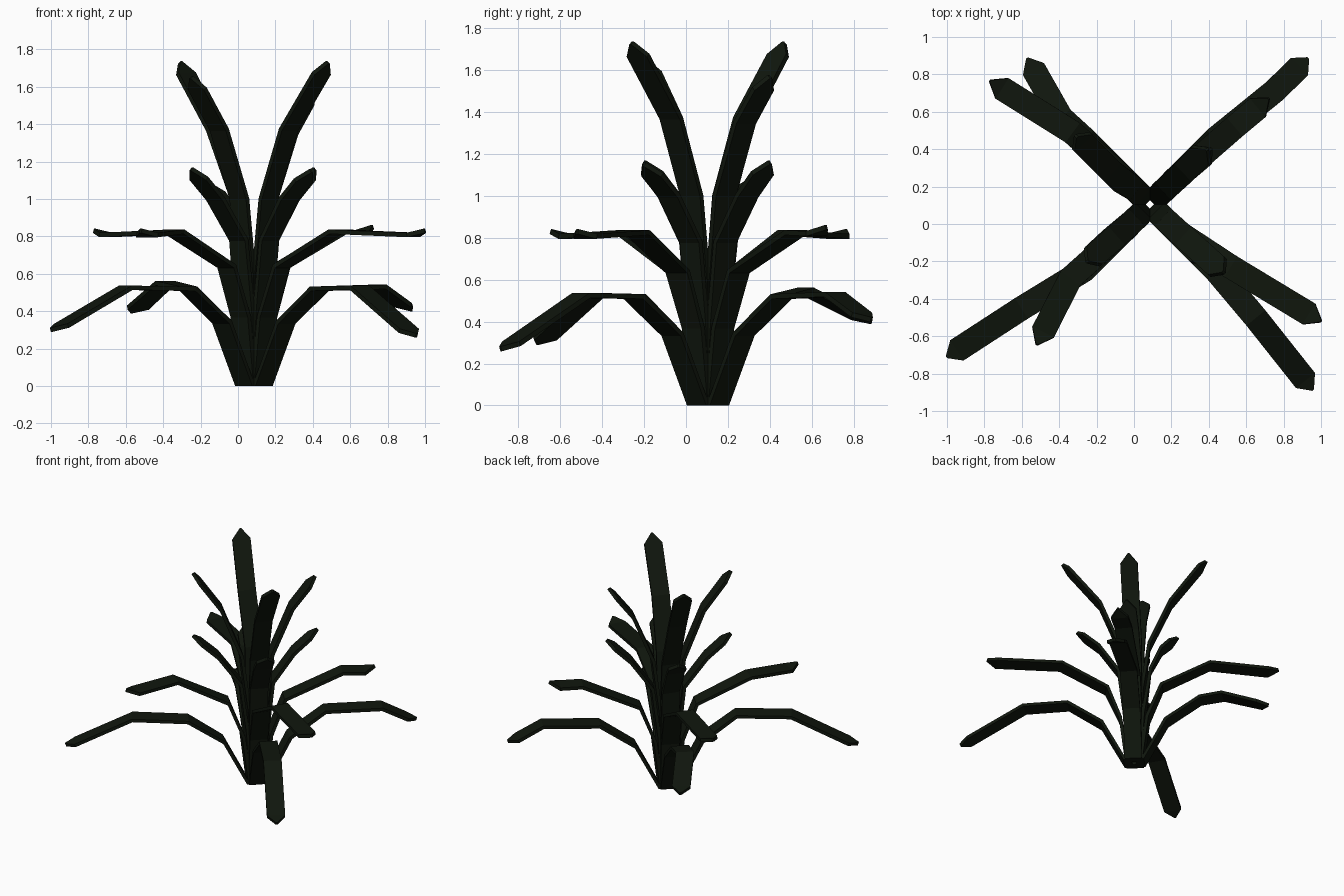
import bpy, bmesh
from mathutils import Vector

if "Cube" in bpy.data.objects:
    bpy.data.objects.remove(bpy.data.objects["Cube"])

CX, CY = 0.085, 0.105          # foot of the plant
HALF_W, HALF_T = 0.065, 0.012  # leaf half width and half thickness

mat = bpy.data.materials.new("dark_leaf")
mat.diffuse_color = (0.005, 0.008, 0.004, 1)
mat.use_nodes = True
mat.node_tree.nodes["Principled BSDF"].inputs["Base Color"].default_value = mat.diffuse_color

# shared stems per tier: (distance from foot, height)
stems = {
    "low": [(0.065, 0.0), (0.24, 0.34), (0.495, 0.52)],
    "spreading": [(0.055, 0.0), (0.1, 0.37), (0.205, 0.64)],
    "inner": [(0.045, 0.0), (0.07, 0.4), (0.115, 0.78)],
    "tall": [(0.028, 0.0), (0.061, 0.6), (0.11, 1.0)],
}
lift = {"low": 0.01, "spreading": 0.022, "inner": 0, "tall": 0}

# outer bend and tip of each leaf, keyed by the diagonal it grows along
ends = {
    "low": {
        (1, 1): [(0.75, 0.71, 0.53), (0.93, 0.885, 0.41)],
        (-1, 1): [(-0.39, 0.57, 0.55), (-0.57, 0.885, 0.4)],
        (-1, -1): [(-0.6, -0.45, 0.525), (-1.0, -0.71, 0.3)],
        (1, -1): [(0.65, -0.5, 0.525), (0.955, -0.885, 0.27)]},
    "spreading": {
        (1, 1): [(0.54, 0.52, 0.825), (0.72, 0.67, 0.85)],
        (-1, 1): [(-0.33, 0.49, 0.825), (-0.77, 0.765, 0.83)],
        (-1, -1): [(-0.34, -0.29, 0.825), (-0.52, -0.645, 0.83)],
        (1, -1): [(0.52, -0.23, 0.825), (1.0, -0.52, 0.83)]},
    "inner": {
        (1, 1): [(0.28, 0.29, 1.0), (0.41, 0.4, 1.16)],
        (-1, 1): [(-0.07, 0.23, 0.97), (-0.16, 0.32, 1.08)],
        (-1, -1): [(-0.12, -0.08, 1.0), (-0.25, -0.2, 1.16)],
        (1, -1): [(0.27, -0.08, 1.0), (0.39, -0.2, 1.15)]},
    "tall": {
        (1, 1): [(0.27, 0.28, 1.35), (0.39, 0.4, 1.57)],
        (-1, 1): [(-0.12, 0.28, 1.37), (-0.31, 0.47, 1.73)],
        (-1, -1): [(-0.1, -0.07, 1.37), (-0.25, -0.2, 1.65)],
        (1, -1): [(0.27, -0.07, 1.37), (0.48, -0.26, 1.73)]},
}


def make_leaf(name, pts, tip_lift):
    """Flat strap following pts, solid, ending in a blunt point."""
    back = (pts[-2] - pts[-1]).normalized() * 0.075
    shoulder = pts[-1] + back - Vector((0, 0, tip_lift))
    pts = pts[:-1] + [shoulder, pts[-1]]
    bm = bmesh.new()
    rings = []
    last = len(pts) - 1
    for i, p in enumerate(pts):
        t = Vector((0, 0, 0))
        if i > 0:
            t += (p - pts[i - 1]).normalized()
        if i < last:
            t += (pts[i + 1] - p).normalized()
        t.normalize()
        side = Vector((-t.y, t.x, 0)).normalized()
        n = side.cross(t) * HALF_T
        if i == 0:                      # cut level with the ground
            n = Vector((n.x, n.y, 0)).normalized() * HALF_T
        w = 0.006 if i == last else HALF_W
        rings.append([bm.verts.new(p + side * a * w + n * b)
                      for a, b in ((-1, -1), (1, -1), (1, 1), (-1, 1))])
    for a, b in zip(rings, rings[1:]):
        for k in range(4):
            j = (k + 1) % 4
            bm.faces.new((a[k], a[j], b[j], b[k]))
    bm.faces.new(rings[0])
    bm.faces.new(rings[-1])
    bmesh.ops.recalc_face_normals(bm, faces=bm.faces)
    me = bpy.data.meshes.new(name)
    bm.to_mesh(me)
    bm.free()
    me.materials.append(mat)
    bpy.context.collection.objects.link(bpy.data.objects.new(name, me))


# four tiers of four leaves
for tier, leaves in ends.items():
    for (sx, sy), outer in leaves.items():
        path = [Vector((CX + sx * r * 0.707, CY + sy * r * 0.707, z))
                for r, z in stems[tier]]
        path += [Vector(p) for p in outer]
        where = ("back" if sy > 0 else "front") + ("_right" if sx > 0 else "_left")
        make_leaf(f"{tier}_leaf_{where}", path, lift[tier])
